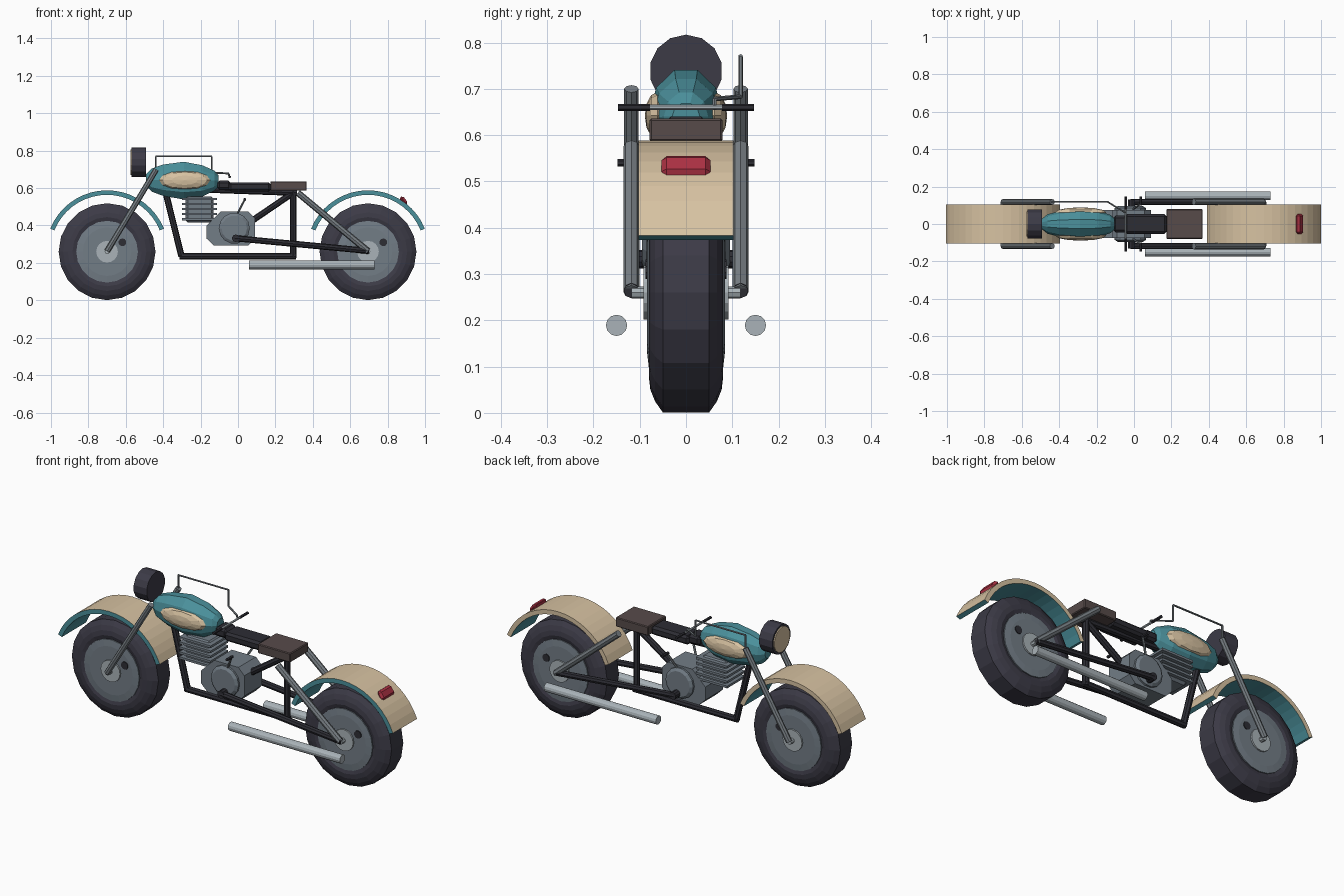
import bpy, bmesh, math
from mathutils import Vector, Matrix

if "Cube" in bpy.data.objects:
    bpy.data.objects.remove(bpy.data.objects["Cube"])

def mat(name, r, g, b):
    m = bpy.data.materials.new(name)
    m.diffuse_color = (r, g, b, 1)
    m.use_nodes = True
    m.node_tree.nodes["Principled BSDF"].inputs["Base Color"].default_value = m.diffuse_color
    return m

TIRE = mat("tire_black", .045, .043, .062)
FRAME = mat("frame_black", .026, .026, .034)
TEAL = mat("teal", .07, .28, .33)
CREAM = mat("cream", .68, .54, .36)
BROWN = mat("seat_brown", .095, .07, .068)
RED = mat("red", .40, .03, .055)
ENGINE = mat("engine_grey", .17, .205, .24)
STEEL = mat("steel_grey", .19, .215, .235)
CHROME = mat("light_metal", .40, .45, .48)

def finish(name, bm, *mats):
    bmesh.ops.recalc_face_normals(bm, faces=bm.faces)
    me = bpy.data.meshes.new(name)
    bm.to_mesh(me)
    bm.free()
    for m in mats:
        me.materials.append(m)
    ob = bpy.data.objects.new(name, me)
    bpy.context.collection.objects.link(ob)
    return ob

def rod(name, a, b, r, m, n=8):
    a, b = Vector(a), Vector(b)
    d = b - a
    bm = bmesh.new()
    M = Matrix.Translation((a + b) / 2) @ d.to_track_quat('Z', 'Y').to_matrix().to_4x4()
    bmesh.ops.create_cone(bm, cap_ends=True, segments=n, radius1=r, radius2=r,
                          depth=d.length, matrix=M)
    return finish(name, bm, m)

def box(name, c, s, m, bevel=0, rot=0):
    bm = bmesh.new()
    bmesh.ops.create_cube(bm, size=1, matrix=Matrix.Diagonal((*s, 1)))
    if bevel:
        bmesh.ops.bevel(bm, geom=bm.edges[:], offset=bevel, segments=1, affect='EDGES')
    bm.transform(Matrix.Translation(c) @ Matrix.Rotation(rot, 4, 'Y'))
    return finish(name, bm, m)

def loft(name, rings, mats, closed=False, caps=True, rule=None):
    bm = bmesh.new()
    vs = [[bm.verts.new(p) for p in ring] for ring in rings]
    n = len(vs[0])
    for i in range(len(vs) if closed else len(vs) - 1):
        p, q = vs[i], vs[(i + 1) % len(vs)]
        for j in range(n):
            f = bm.faces.new((p[j], p[(j + 1) % n], q[(j + 1) % n], q[j]))
            if rule:
                f.material_index = rule(j)
    if caps and not closed:
        for e in (vs[0], vs[-1]):
            bm.faces.new(e).material_index = len(mats) - 1
    return finish(name, bm, *mats)

def lathe_y(name, cx, cz, prof, m, n=20):
    rings = [[(cx + r * math.cos(2 * math.pi * k / n), y, cz + r * math.sin(2 * math.pi * k / n))
              for k in range(n)] for y, r in prof]
    return loft(name, rings, [m])

SIDES = (("left", -1), ("right", 1))

# wheels and fenders
for tag, cx in (("front", -.70), ("rear", .695)):
    lathe_y(tag + "_tire", cx, .26, [(-.07, .15), (-.08, .185), (-.077, .21), (-.067, .235),
            (-.05, .259), (.05, .259), (.067, .235), (.077, .21), (.08, .185), (.07, .15)], TIRE)
    lathe_y(tag + "_wheel_disc", cx, .26, [(-.084, .128), (-.084, .13), (-.080, .165),
            (.080, .165), (.084, .13), (.084, .128)], ENGINE)
    lathe_y(tag + "_hub", cx, .26, [(-.092, .058), (.092, .058)], CHROME, 16)
    rod(tag + "_axle", (cx, -.118, .26), (cx, .118, .26), .013, CHROME)
    rod(tag + "_wheel_plug", (cx + .082, -.088, .31), (cx + .082, .088, .31), .021, FRAME, 10)
    arc = [math.radians(22 + 136 * i / 18) for i in range(19)]
    # section order: outer, +y edge, inner, -y edge
    sec = [(.328, -.103), (.328, .103), (.304, .103), (.304, -.103)]
    loft(tag + "_fender", [[(cx + r * math.cos(a), y, .26 + r * math.sin(a)) for r, y in sec]
         for a in arc], [CREAM, TEAL], rule=lambda j: int(j > 1))

# tail light
box("tail_light", (.885, 0, .532), (.052, .106, .026), RED, .011, math.radians(55))

# headlight
rod("headlight", (-.57, 0, .738), (-.492, 0, .738), .079, TIRE, 14)
rod("headlight_lens", (-.576, 0, .738), (-.569, 0, .738), .068, CREAM, 14)

# fork, rear stays, swing arms, exhausts, foot levers
for tag, s in SIDES:
    y = .118 * s
    rod(tag + "_fork", (-.70, y, .262), (-.437, y, .70), .0155, STEEL)
    rod(tag + "_rear_stay", (.695, y, .262), (.32, y, .575), .0175, STEEL)
    rod(tag + "_swing_arm", (.70, y, .264), (-.018, y, .332), .0165, FRAME)
    rod(tag + "_exhaust", (.06, .15 * s, .189), (.73, .15 * s, .189), .023, CHROME, 12)
    rod(tag + "_foot_lever", (-.005, .08 * s, .46), (.037, .108 * s, .54), .006, STEEL, 6)
    rod(tag + "_foot_peg", (.037, .10 * s, .54), (.037, .148 * s, .54), .008, FRAME, 6)
    rod(tag + "_grip", (-.045, .078 * s, .66), (-.045, .147 * s, .66), .0075, FRAME, 6)

# handlebar and control rod
rod("handlebar", (-.045, -.08, .66), (-.045, .08, .66), .006, CHROME, 6)
path = [(-.44, .118, .69), (-.44, .118, .77), (-.14, .118, .77), (-.14, .118, .683),
        (-.05, .062, .678), (-.045, .062, .655)]
for i in range(len(path) - 1):
    rod("control_rod_%d" % (i + 1), path[i], path[i + 1], .005, STEEL, 6)

# tank, lofted along x: x, half width, half height, centre height
tank = [(-.492, .028, .03, .645), (-.462, .052, .065, .643), (-.40, .068, .088, .642),
        (-.29, .08, .106, .64), (-.19, .072, .088, .638), (-.125, .048, .055, .64),
        (-.105, .03, .03, .64)]
N = 10
loft("tank", [[(x, w * math.cos(2 * math.pi * k / N), c + h * math.sin(2 * math.pi * k / N))
     for k in range(N)] for x, w, h, c in tank], [TEAL])
for tag, s in SIDES:
    bm = bmesh.new()
    bmesh.ops.create_uvsphere(bm, u_segments=12, v_segments=6, radius=1,
        matrix=Matrix.Translation((-.285, .062 * s, .642)) @ Matrix.Diagonal((.137, .027, .051, 1))
        @ Matrix.Rotation(math.pi / 2, 4, 'X'))
    finish(tag + "_tank_panel", bm, CREAM)

# frame tubes
tubes = {"down_tube": ((-.385, .57), (-.302, .235)), "bottom_tube": ((-.312, .235), (.31, .235)),
         "seat_post": ((.295, .225), (.295, .585)), "top_tube": ((-.40, .60), (.315, .575)),
         "brace_tube": ((.06, .415), (.295, .575))}
for name, (a, b) in tubes.items():
    rod(name, (a[0], 0, a[1]), (b[0], 0, b[1]), .017, FRAME)

# seat
box("seat", (.27, 0, .611), (.195, .158, .05), BROWN, .004)
box("seat_front", (.063, 0, .606), (.225, .106, .048), FRAME, .012)
box("seat_neck", (-.075, 0, .615), (.07, .09, .05), FRAME, .012)

# engine
prof = [(-.168, .40), (-.168, .33), (-.13, .293), (.055, .293), (.09, .33), (.09, .44),
        (.055, .476), (-.09, .476)]
loft("crankcase", [[(x, y, z) for x, z in prof] for y in (-.075, .075)], [ENGINE])
lathe_y("crankcase_cover", -.02, .385, [(-.095, .068), (-.085, .083), (.085, .083), (.095, .068)],
        ENGINE, 14)
rod("arm_pivot", (-.012, -.132, .332), (-.012, .132, .332), .02, FRAME, 10)
box("engine_cylinder", (-.205, 0, .485), (.15, .115, .14), ENGINE, .012)
for i in range(5):
    box("cooling_fin_%d" % (i + 1), (-.205, 0, .434 + .027 * i), (.188, .15, .012), ENGINE)
